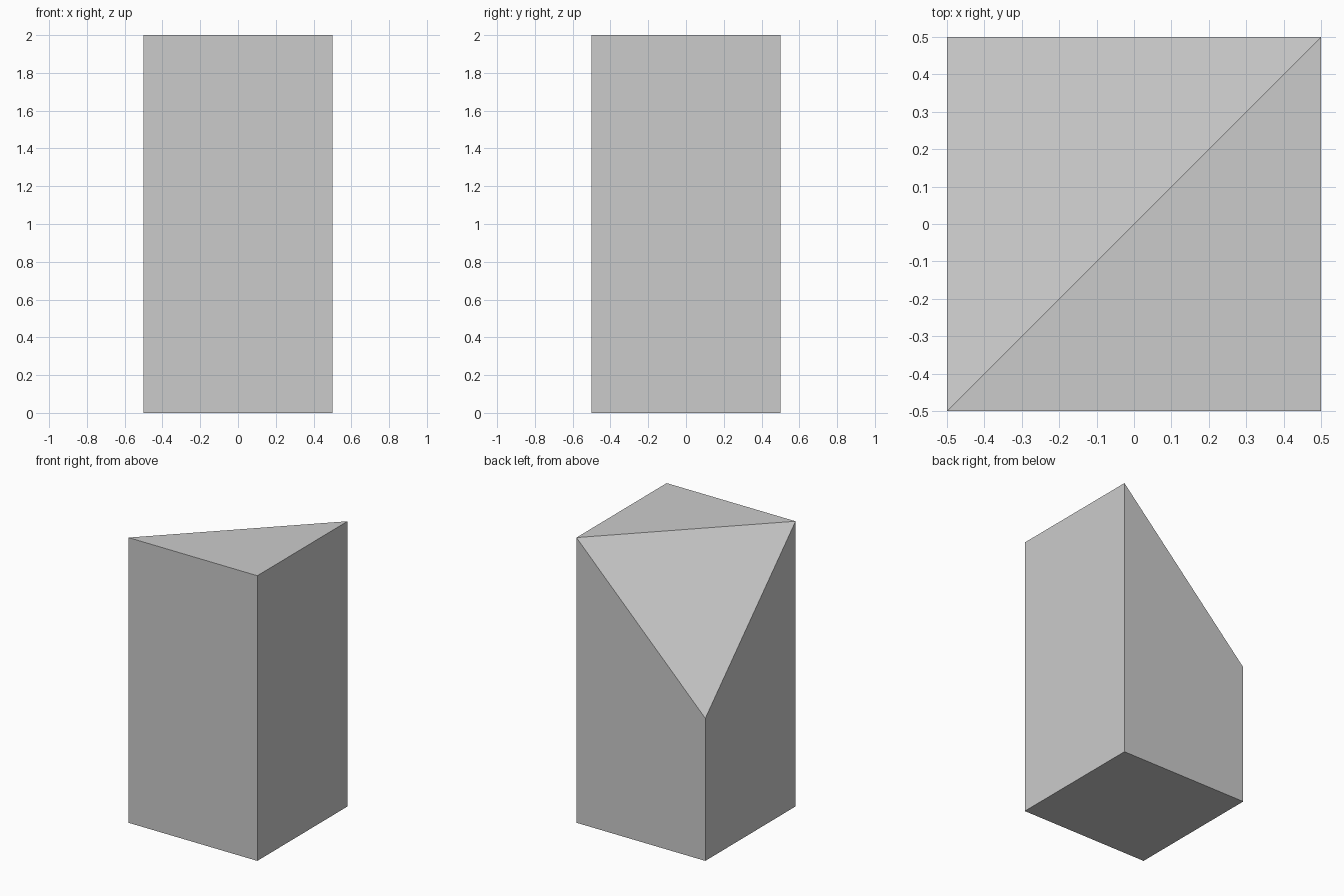
import bpy, bmesh
from mathutils import Matrix, Vector

if "Cube" in bpy.data.objects:
    bpy.data.objects.remove(bpy.data.objects["Cube"])

# Square block, 1 x 1 x 2, standing on the ground
bm = bmesh.new()
bmesh.ops.create_cube(bm, size=1, matrix=Matrix.Translation((0, 0, 1)) @ Matrix.Diagonal((1, 1, 2, 1)))


def corner(x, y, z):
    return min(bm.verts, key=lambda v: (v.co - Vector((x, y, z))).length)


# Split the top along its diagonal, then lower the back left corner to slope it
bmesh.ops.connect_verts(bm, verts=[corner(-0.5, -0.5, 2), corner(0.5, 0.5, 2)])
corner(-0.5, 0.5, 2).co.z = 1.0
bmesh.ops.recalc_face_normals(bm, faces=bm.faces)

mesh = bpy.data.meshes.new("cut_corner_block")
bm.to_mesh(mesh)
bm.free()
block = bpy.data.objects.new("cut_corner_block", mesh)
bpy.context.collection.objects.link(block)
